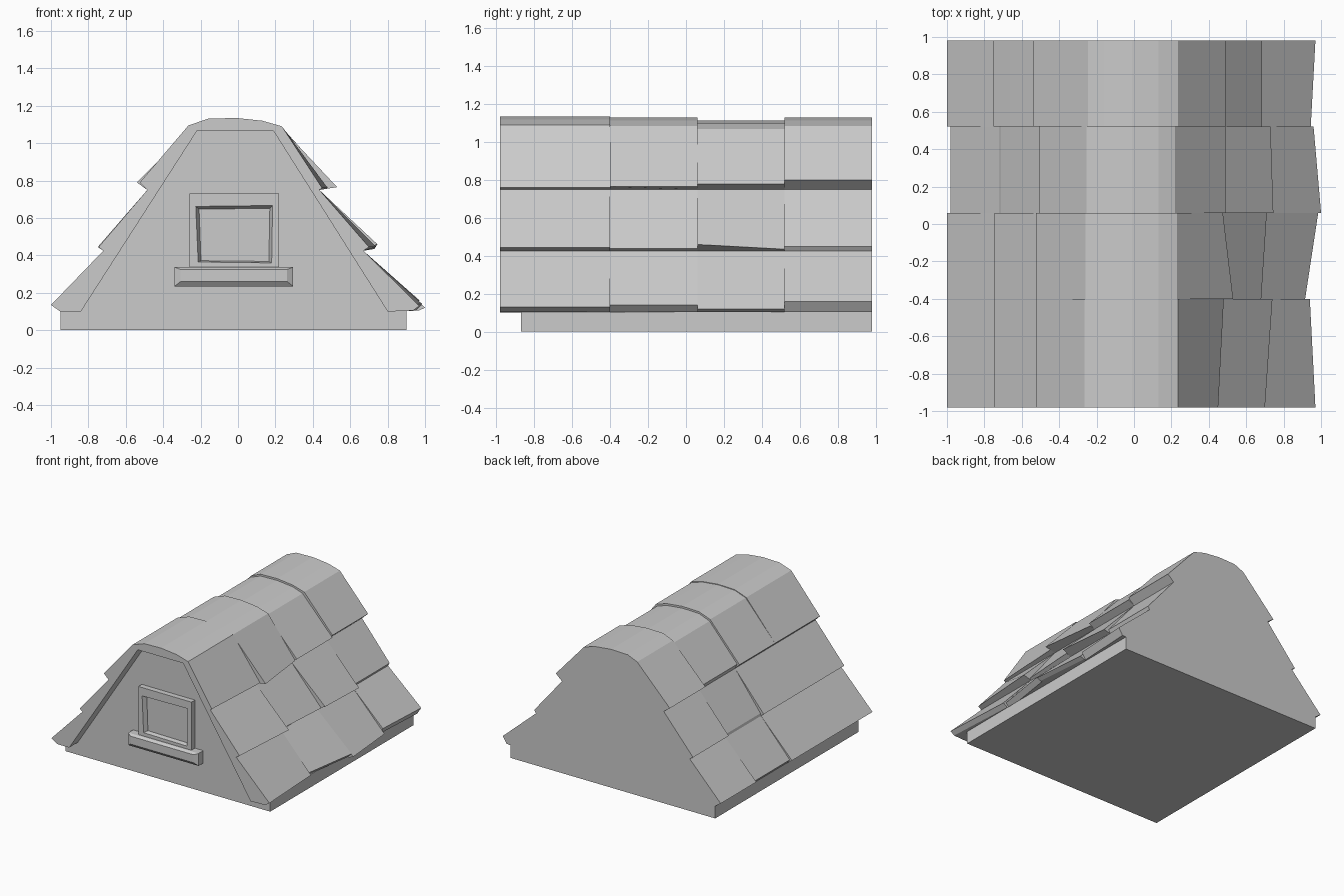
import bpy, bmesh


def loft(name, loops, closed=False):
    """Skin equal-length (x, z) loops given as (y, points); cap ends or close as a ring."""
    bm = bmesh.new()
    rings = [[bm.verts.new((x, y, z)) for x, z in pts] for y, pts in loops]
    n = len(rings[0])
    pairs = list(zip(rings, rings[1:]))
    if closed:
        pairs.append((rings[-1], rings[0]))
    else:
        bm.faces.new(rings[0])
        bm.faces.new(rings[-1])
    for a, b in pairs:
        for i in range(n):
            j = (i + 1) % n
            bm.faces.new((a[i], a[j], b[j], b[i]))
    bmesh.ops.recalc_face_normals(bm, faces=bm.faces[:])
    me = bpy.data.meshes.new(name)
    bm.to_mesh(me)
    bm.free()
    ob = bpy.data.objects.new(name, me)
    bpy.context.collection.objects.link(ob)
    return ob


def rect(x0, x1, z0, z1):
    return [(x0, z0), (x1, z0), (x1, z1), (x0, z1)]


# House body: low plinth and tapered gable
body = [(-0.95, 0), (0.90, 0), (0.90, 0.105), (0.805, 0.105),
        (0.195, 1.07), (-0.225, 1.07), (-0.845, 0.105), (-0.95, 0.105)]
loft("house_body", [(-0.87, body), (0.98, body)])


# Roof cross-section: three overlapping rows per side, rounded ridge, open underside
def roof_section(left, right, right_z, ridge, top):
    lb, lm, lt = left
    rb, rm, rt = right
    zb, zm, zt = right_z
    l, r = ridge
    return [(-0.84, 0.10), (-0.95, 0.10), (lb, 0.135),
            (-0.72, 0.425), (lm, 0.445), (-0.485, 0.75), (lt, 0.79),
            (l, top - 0.04), (-0.16, top - 0.004), (-0.01, top), (0.13, top - 0.015),
            (r, top - 0.045), (rt, zt), (0.435, 0.75), (rm, zm), (0.67, 0.425),
            (rb, zb), (rb - 0.035, 0.105), (0.80, 0.10), (0.19, 1.065), (-0.22, 1.065)]


# y range, left tips, right tips (start, end), right tip heights (start, end), ridge, top
SEGMENTS = [
    (-0.98, -0.40, (-1.0, -0.745, -0.525), (0.97, 0.70, 0.45), (0.94, 0.74, 0.48),
     (0.13, 0.445, 0.76), (0.13, 0.445, 0.76), (-0.265, 0.235), 1.135),
    (-0.40, 0.06, (-1.0, -0.745, -0.525), (0.915, 0.68, 0.53), (0.985, 0.71, 0.475),
     (0.14, 0.44, 0.765), (0.14, 0.44, 0.765), (-0.26, 0.23), 1.13),
    (0.06, 0.52, (-0.98, -0.715, -0.505), (1.0, 0.745, 0.49), (0.96, 0.73, 0.49),
     (0.12, 0.46, 0.78), (0.12, 0.435, 0.78), (-0.255, 0.22), 1.115),
    (0.52, 0.98, (-1.0, -0.75, -0.54), (0.945, 0.685, 0.49), (0.97, 0.685, 0.49),
     (0.16, 0.45, 0.80), (0.16, 0.45, 0.80), (-0.245, 0.235), 1.13),
]
for k, (y0, y1, left, r0, r1, z0, z1, ridge, top) in enumerate(SEGMENTS):
    loft(f"roof_tiles_{k + 1}", [(y0, roof_section(left, r0, z0, ridge, top)),
                                 (y1, roof_section(left, r1, z1, ridge, top))])

# Window frame with a slightly crooked opening, and recessed pane
outer = rect(-0.26, 0.22, 0.33, 0.73)
opening = [(-0.213, 0.365), (0.18, 0.36), (0.185, 0.667), (-0.226, 0.662)]
inner = [(-0.198, 0.372), (0.165, 0.368), (0.17, 0.652), (-0.208, 0.647)]
loft("window_frame", [(-0.865, outer), (-0.915, outer), (-0.915, opening),
                      (-0.885, inner), (-0.865, inner)], closed=True)
loft("window_pane", [(-0.865, inner), (-0.88, inner)])

# Window sill with chamfered front
sill = rect(-0.34, 0.295, 0.235, 0.337)
sill_front = rect(-0.307, 0.263, 0.26, 0.325)
loft("window_sill", [(-0.865, sill), (-0.93, sill), (-0.95, sill_front)])
